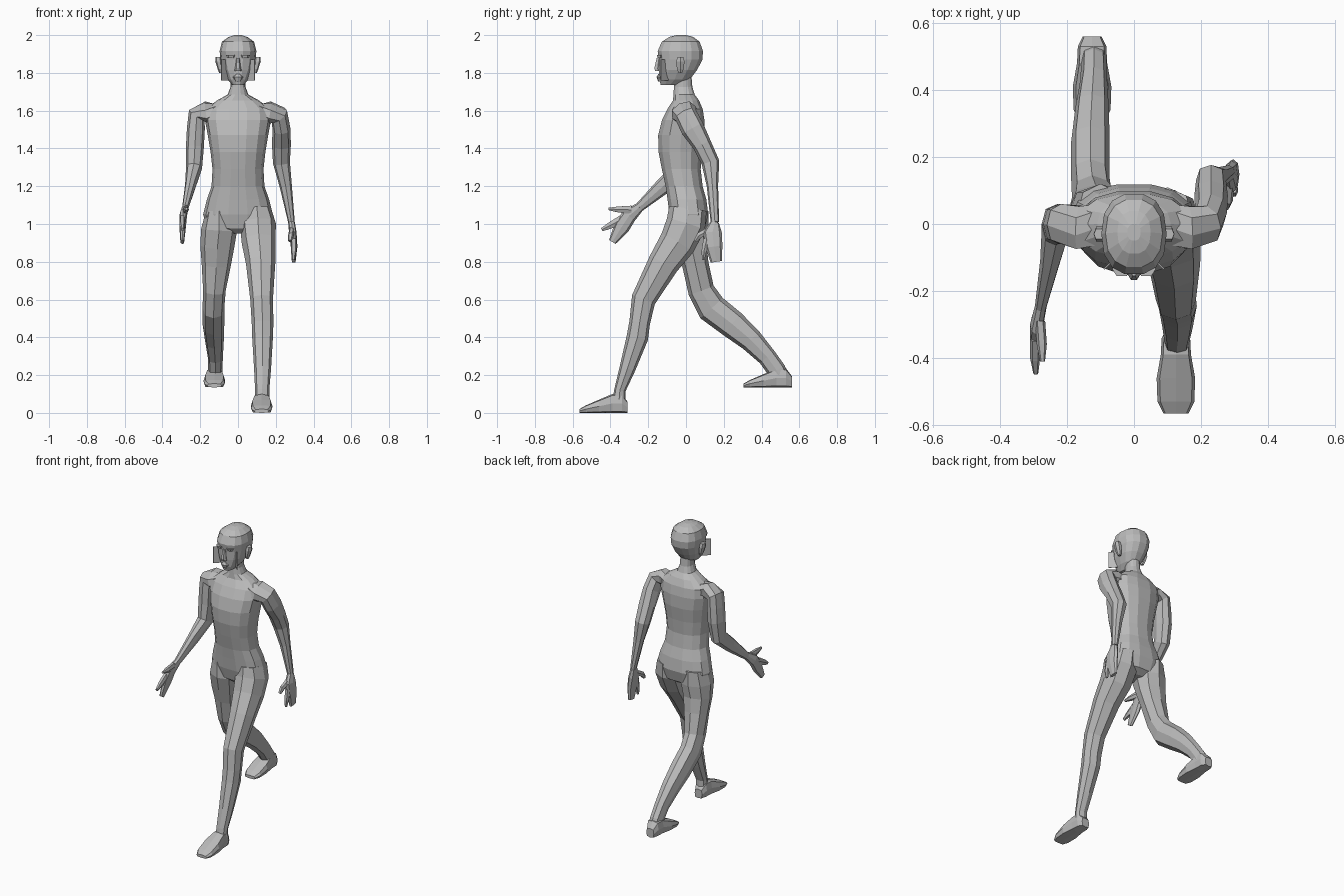
import bpy, bmesh, math
from mathutils import Matrix, Vector

default_cube = bpy.data.objects.get("Cube")
if default_cube:
    bpy.data.objects.remove(default_cube)

colour = (.5, .5, .5, 1)
grey = bpy.data.materials.new("clay_grey")
grey.use_nodes = True
grey.diffuse_color = colour
grey.node_tree.nodes["Principled BSDF"].inputs["Base Color"].default_value = colour

ACROSS = Vector((1, 0, 0))
FORWARD = Vector((0, -1, 0))
UP = Vector((0, 0, 1))


def finish(name, bm):
    """Turn a bmesh into a flat-shaded object."""
    bmesh.ops.recalc_face_normals(bm, faces=bm.faces)
    mesh = bpy.data.meshes.new(name)
    bm.to_mesh(mesh)
    bm.free()
    mesh.materials.append(grey)
    bpy.context.collection.objects.link(bpy.data.objects.new(name, mesh))


def joint(x=0, y=0, z=0, wide=.1, deep=.1):
    """One cross-section: its centre, its width and its depth."""
    return Vector((x, y, z)), wide, deep


def loft(name, *joints, axis=None, side=1, sides=8, roundness=.85):
    """Skin the joints; sections face the fixed axis or else follow the path."""
    bm = bmesh.new()
    centres = [centre for centre, wide, deep in joints]
    loops = []
    for i, (centre, wide, deep) in enumerate(joints):
        following = centres[min(i + 1, len(centres) - 1)]
        tangent = axis or (following - centres[max(i - 1, 0)]).normalized()
        width_dir = (ACROSS - tangent * tangent.dot(ACROSS)).normalized()
        depth_dir = tangent.cross(width_dir)
        loop = []
        for k in range(sides):
            angle = math.tau * k / sides
            c, s = (math.copysign(abs(t) ** roundness, t)
                    for t in (math.cos(angle), math.sin(angle)))
            point = centre + width_dir * (c * wide / 2) + depth_dir * (s * deep / 2)
            point.x *= side
            loop.append(bm.verts.new(point))
        loops.append(loop)
    for lower, upper in zip(loops, loops[1:]):
        for k in range(sides):
            bm.faces.new((lower[k - 1], lower[k], upper[k], upper[k - 1]))
    bm.faces.new(loops[0])
    bm.faces.new(loops[-1])
    finish(name, bm)


def foot(name, heel, sole, side):
    """A wedge foot running forward from the heel, flat on its sole."""
    def section(reach, wide, height):
        return joint(x=.125, y=heel - reach, z=sole + height / 2, wide=wide, deep=height)

    loft(name,
         section(reach=0, wide=.055, height=.06),
         section(reach=.03, wide=.085, height=.1),
         section(reach=.08, wide=.09, height=.1),
         section(reach=.15, wide=.115, height=.07),
         section(reach=.22, wide=.11, height=.04),
         section(reach=.255, wide=.075, height=.02),
         axis=FORWARD, side=side, roundness=.5)


# Trunk from crotch to neck
loft("torso",
     joint(y=.01, z=.95, wide=.08, deep=.1),
     joint(y=.015, z=.975, wide=.32, deep=.17),
     joint(y=.015, z=1.05, wide=.37, deep=.21),
     joint(y=.005, z=1.13, wide=.33, deep=.21),
     joint(y=-.01, z=1.2, wide=.28, deep=.2),
     joint(y=-.025, z=1.29, wide=.27, deep=.21),
     joint(y=-.03, z=1.38, wide=.29, deep=.235),
     joint(y=-.025, z=1.47, wide=.32, deep=.25),
     joint(y=-.015, z=1.55, wide=.35, deep=.23),
     joint(y=-.005, z=1.61, wide=.34, deep=.19),
     joint(z=1.655, wide=.22, deep=.14),
     joint(y=-.01, z=1.685, wide=.11, deep=.115),
     joint(y=-.015, z=1.725, wide=.08, deep=.1),
     joint(y=-.015, z=1.78, wide=.08, deep=.09),
     axis=UP, sides=14)

# Head and facial features
loft("head",
     joint(y=-.085, z=1.735, wide=.06, deep=.1),
     joint(y=-.06, z=1.765, wide=.11, deep=.165),
     joint(y=-.042, z=1.815, wide=.16, deep=.205),
     joint(y=-.028, z=1.87, wide=.185, deep=.235),
     joint(y=-.03, z=1.915, wide=.195, deep=.245),
     joint(y=-.028, z=1.965, wide=.17, deep=.205),
     joint(y=-.025, z=1.99, wide=.1, deep=.13),
     joint(y=-.025, z=2, wide=.04, deep=.05),
     axis=UP, sides=14)
loft("nose",
     joint(y=-.148, z=1.81, wide=.04, deep=.035),
     joint(y=-.15, z=1.825, wide=.032, deep=.04),
     joint(y=-.143, z=1.88, wide=.016, deep=.026),
     axis=UP, sides=6)
loft("lips",
     joint(y=-.134, z=1.755, wide=.03, deep=.028),
     joint(y=-.138, z=1.778, wide=.055, deep=.036),
     joint(y=-.133, z=1.795, wide=.02, deep=.026),
     axis=UP)

for word, side in (("left", 1), ("right", -1)):
    loft(word + "_ear",
         joint(x=.09, y=-.03, z=1.8, wide=.02, deep=.02),
         joint(x=.095, y=-.03, z=1.82, wide=.025, deep=.04),
         joint(x=.103, y=-.03, z=1.86, wide=.035, deep=.05),
         joint(x=.105, y=-.03, z=1.885, wide=.03, deep=.035),
         axis=UP, side=side, sides=6)
    loft(word + "_brow",
         joint(x=.037, y=-.135, z=1.88, wide=.045, deep=.035),
         joint(x=.037, y=-.135, z=1.895, wide=.055, deep=.045),
         axis=UP, side=side, sides=6)
    # Thin cheek plate flaring outward from the face
    plate = bmesh.new()
    placement = (Matrix.Translation((side * .07, -.115, 1.815))
                 @ Matrix.Rotation(-side * math.pi / 4, 4, "Z")
                 @ Matrix.Diagonal((.056, .004, .11, 1)))
    bmesh.ops.create_cube(plate, size=1, matrix=placement)
    finish(word + "_cheek_plate", plate)

# Arms: the left swings back, the right swings forward
shoulder = (joint(x=.1, y=-.01, z=1.595, wide=.09, deep=.14),
            joint(x=.165, y=-.01, z=1.59, wide=.11, deep=.14),
            joint(x=.218, z=1.575, wide=.1, deep=.12))
left_wrist = joint(x=.283, y=.153, z=1.01, wide=.035, deep=.045)
right_wrist = joint(x=.278, y=-.245, z=1.09, wide=.035, deep=.05)
loft("left_arm", *shoulder,
     joint(x=.23, y=.035, z=1.505, wide=.095, deep=.125),
     joint(x=.23, y=.085, z=1.42, wide=.1, deep=.1),
     joint(x=.23, y=.13, z=1.325, wide=.09, deep=.095),
     joint(x=.253, y=.14, z=1.2, wide=.065, deep=.06),
     left_wrist)
loft("right_arm", *shoulder,
     joint(x=.223, z=1.505, wide=.095, deep=.12),
     joint(x=.228, z=1.41, wide=.095, deep=.12),
     joint(x=.233, y=-.015, z=1.295, wide=.085, deep=.11),
     joint(x=.25, y=-.11, z=1.21, wide=.06, deep=.09),
     right_wrist, side=-1)

# Hands: a mitten of joined fingers, an index finger and a thumb
loft("left_hand", left_wrist,
     joint(x=.29, y=.14, z=.955, wide=.04, deep=.1),
     joint(x=.297, y=.148, z=.88, wide=.035, deep=.09),
     joint(x=.295, y=.16, z=.8, wide=.02, deep=.06))
loft("left_index_finger",
     joint(x=.295, y=.11, z=.92, wide=.03, deep=.04),
     joint(x=.295, y=.095, z=.855, wide=.03, deep=.03),
     joint(x=.293, y=.092, z=.81, wide=.015, deep=.015), sides=6)
loft("left_thumb",
     joint(x=.285, y=.12, z=.965, wide=.03, deep=.04),
     joint(x=.28, y=.07, z=.94, wide=.03, deep=.035),
     joint(x=.275, y=.05, z=.91, wide=.02, deep=.02), sides=6)
loft("right_hand", right_wrist,
     joint(x=.29, y=-.3, z=1.045, wide=.04, deep=.08),
     joint(x=.293, y=-.34, z=.985, wide=.035, deep=.085),
     joint(x=.295, y=-.39, z=.905, wide=.02, deep=.04), side=-1)
loft("right_index_finger",
     joint(x=.295, y=-.34, z=1.025, wide=.03, deep=.05),
     joint(x=.295, y=-.4, z=.993, wide=.03, deep=.04),
     joint(x=.293, y=-.445, z=.97, wide=.015, deep=.02), side=-1, sides=6)
loft("right_thumb",
     joint(x=.28, y=-.29, z=1.075, wide=.03, deep=.05),
     joint(x=.275, y=-.36, z=1.077, wide=.03, deep=.035),
     joint(x=.273, y=-.41, z=1.08, wide=.015, deep=.015), side=-1, sides=6)

# Legs: the left strides forward, the right trails with a bent knee
loft("left_leg",
     joint(x=.1, y=.01, z=1.08, wide=.15, deep=.2),
     joint(x=.105, z=1, wide=.19, deep=.21),
     joint(x=.11, y=-.045, z=.9, wide=.18, deep=.195),
     joint(x=.12, y=-.12, z=.79, wide=.155, deep=.165),
     joint(x=.125, y=-.225, z=.6, wide=.12, deep=.13),
     joint(x=.13, y=-.245, z=.48, wide=.115, deep=.11),
     joint(x=.13, y=-.257, z=.4, wide=.11, deep=.115),
     joint(x=.13, y=-.31, z=.235, wide=.09, deep=.085),
     joint(x=.128, y=-.35, z=.12, wide=.075, deep=.06),
     joint(x=.128, y=-.355, z=.06, wide=.075, deep=.07))
loft("right_leg",
     joint(x=.1, y=.02, z=1.07, wide=.14, deep=.2),
     joint(x=.1, y=.02, z=.97, wide=.19, deep=.2),
     joint(x=.11, y=.03, z=.88, wide=.18, deep=.16),
     joint(x=.115, y=.05, z=.785, wide=.155, deep=.14),
     joint(x=.125, y=.08, z=.65, wide=.12, deep=.14),
     joint(x=.13, y=.135, z=.555, wide=.115, deep=.16),
     joint(x=.13, y=.245, z=.47, wide=.115, deep=.15),
     joint(x=.125, y=.345, z=.385, wide=.1, deep=.125),
     joint(x=.12, y=.43, z=.295, wide=.08, deep=.1),
     joint(x=.12, y=.48, z=.225, wide=.075, deep=.1),
     joint(x=.12, y=.5, z=.185, wide=.075, deep=.09), side=-1)
foot("left_foot", heel=-.31, sole=0, side=1)
foot("right_foot", heel=.56, sole=.135, side=-1)
